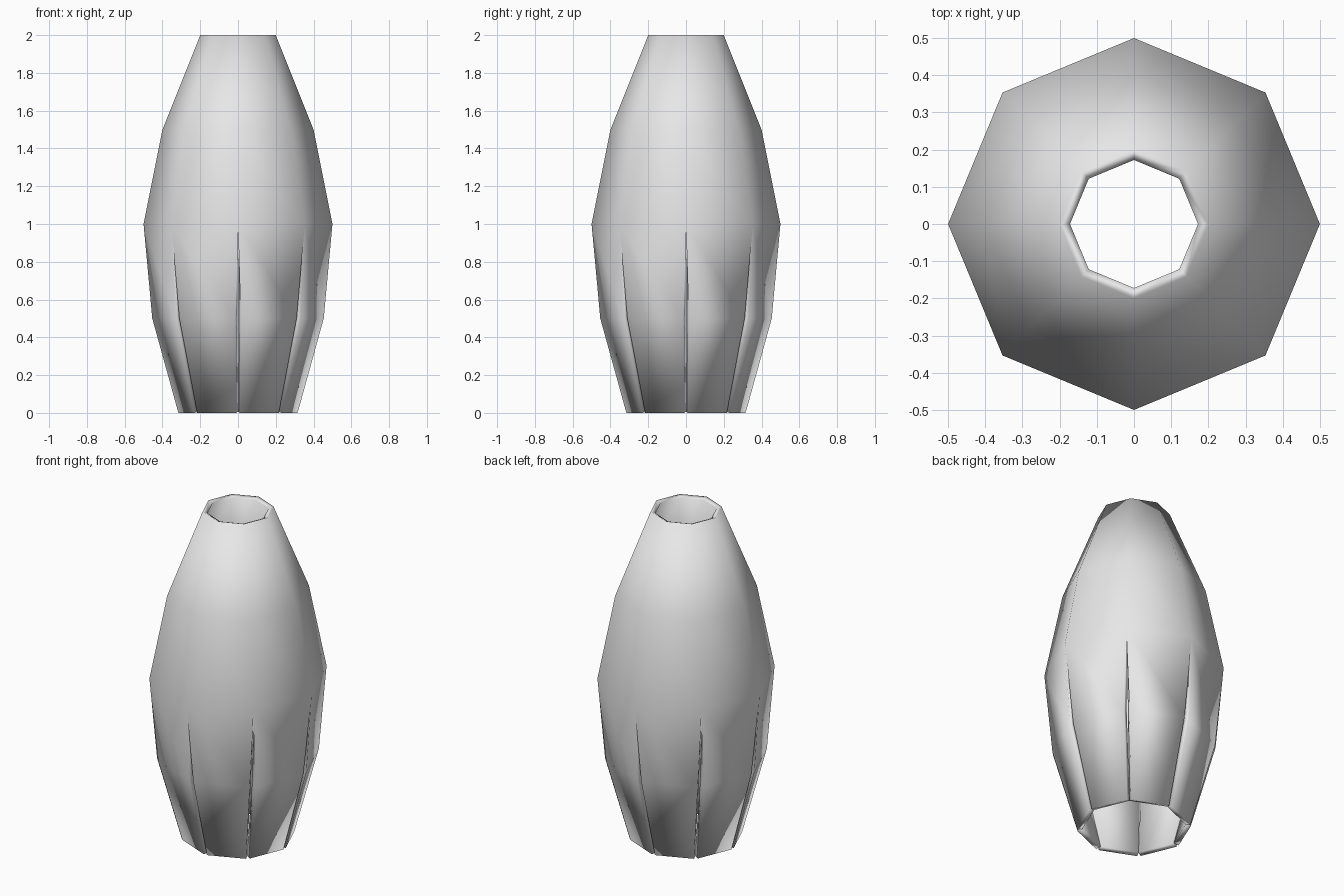
import bpy
import bmesh
import math
from mathutils import Vector

if "Cube" in bpy.data.objects:
    bpy.data.objects.remove(bpy.data.objects["Cube"])

SIDES = 8
THICKNESS = 0.03
# (height, corner radius) of the full rings, top to middle
BODY = [(2.0, 0.2), (1.5, 0.4), (1.0, 0.5)]
# (height, corner radius, gap on each side of the slit) of the petal rows
PETAL = [(0.5, 0.46, 0.016), (0.0, 0.32, 0.011)]


def corner(i, radius, z):
    a = 2 * math.pi * i / SIDES
    return Vector((radius * math.cos(a), radius * math.sin(a), z))


bm = bmesh.new()

# Closed upper body
rings = [[bm.verts.new(corner(i, r, z)) for i in range(SIDES)] for z, r in BODY]
for upper, lower in zip(rings, rings[1:]):
    for i in range(SIDES):
        j = (i + 1) % SIDES
        bm.faces.new((upper[i], lower[i], lower[j], upper[j]))

# Eight petals hanging from the widest ring, parted by tapered slits
for i in range(SIDES):
    left, right = rings[-1][i], rings[-1][(i + 1) % SIDES]
    for z, r, gap in PETAL:
        a, b = corner(i, r, z), corner(i + 1, r, z)
        along = (b - a).normalized() * gap
        new_left, new_right = bm.verts.new(a + along), bm.verts.new(b - along)
        bm.faces.new((left, new_left, new_right, right))
        left, right = new_left, new_right

for f in bm.faces:
    f.smooth = True
mesh = bpy.data.meshes.new("petal_shell")
bm.to_mesh(mesh)
bm.free()

shell = bpy.data.objects.new("petal_shell", mesh)
bpy.context.collection.objects.link(shell)

# Wall thickness, grown inward
wall = shell.modifiers.new("wall", 'SOLIDIFY')
wall.thickness = THICKNESS
wall.offset = -1

grey = bpy.data.materials.new("light_grey")
grey.diffuse_color = (0.8, 0.8, 0.8, 1)
grey.use_nodes = True
grey.node_tree.nodes["Principled BSDF"].inputs["Base Color"].default_value = grey.diffuse_color
mesh.materials.append(grey)
